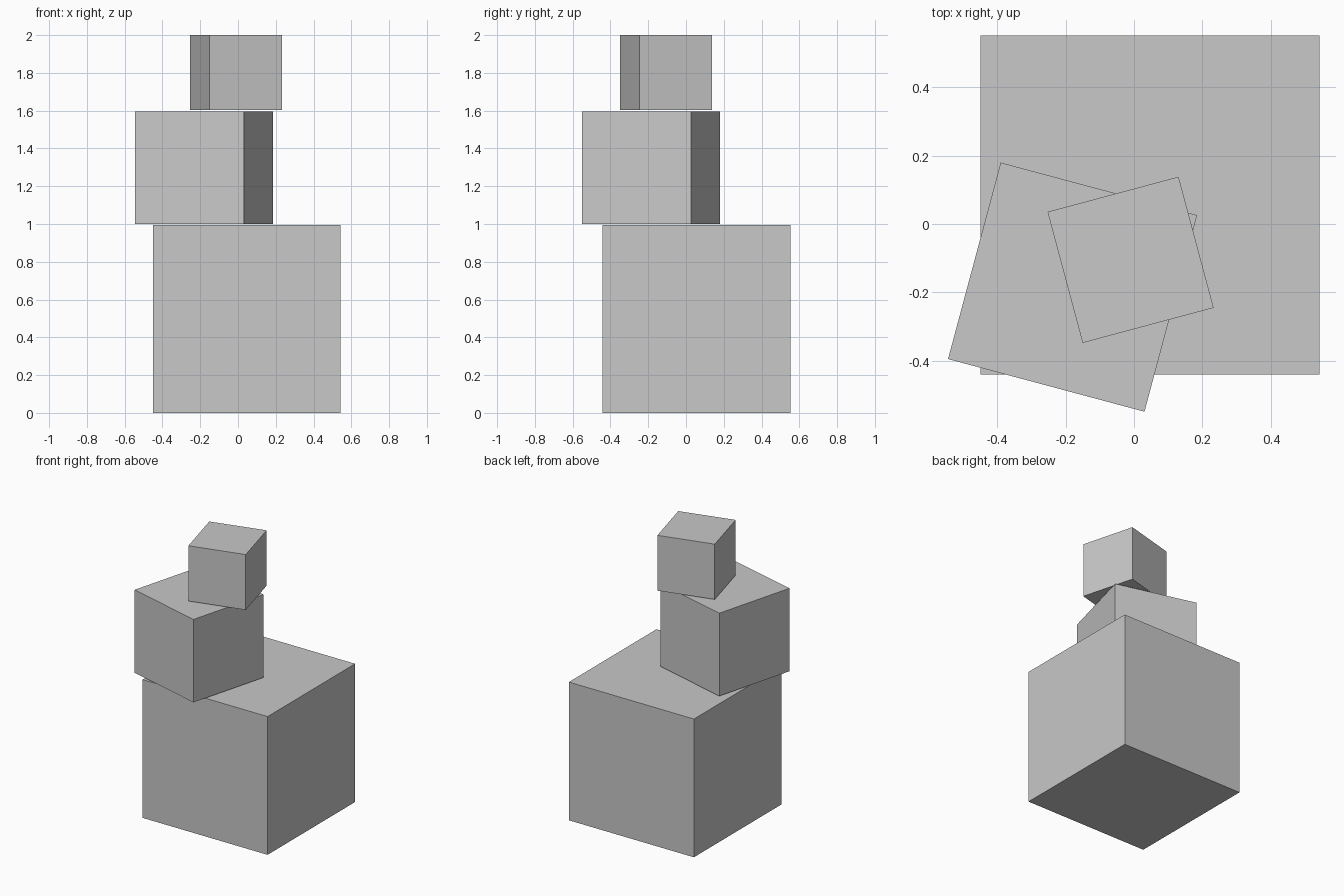
import bpy
from math import radians

default = bpy.data.objects.get("Cube")
if default:
    bpy.data.objects.remove(default, do_unlink=True)

# One plain grey for every block
grey = bpy.data.materials.new("light_grey")
grey.use_nodes = True
colour = (0.58, 0.58, 0.58, 1)
grey.diffuse_color = colour
grey.node_tree.nodes["Principled BSDF"].inputs["Base Color"].default_value = colour


def block(name, size, x, y, bottom, turn):
    """Add a cube resting at the given height, turned about z."""
    bpy.ops.mesh.primitive_cube_add(
        size=size, location=(x, y, bottom + size / 2),
        rotation=(0, 0, radians(turn)))
    obj = bpy.context.object
    obj.name = name
    obj.data.materials.append(grey)
    return bottom + size


# Stack of three blocks with hairline gaps
gap = 0.0065
top = block("large_block", 0.9935, 0.047, 0.056, 0, 0)
top = block("middle_block", 0.596, -0.18, -0.185, top + gap, -15)
block("small_block", 0.3975, -0.01, -0.105, top + gap, 15)
